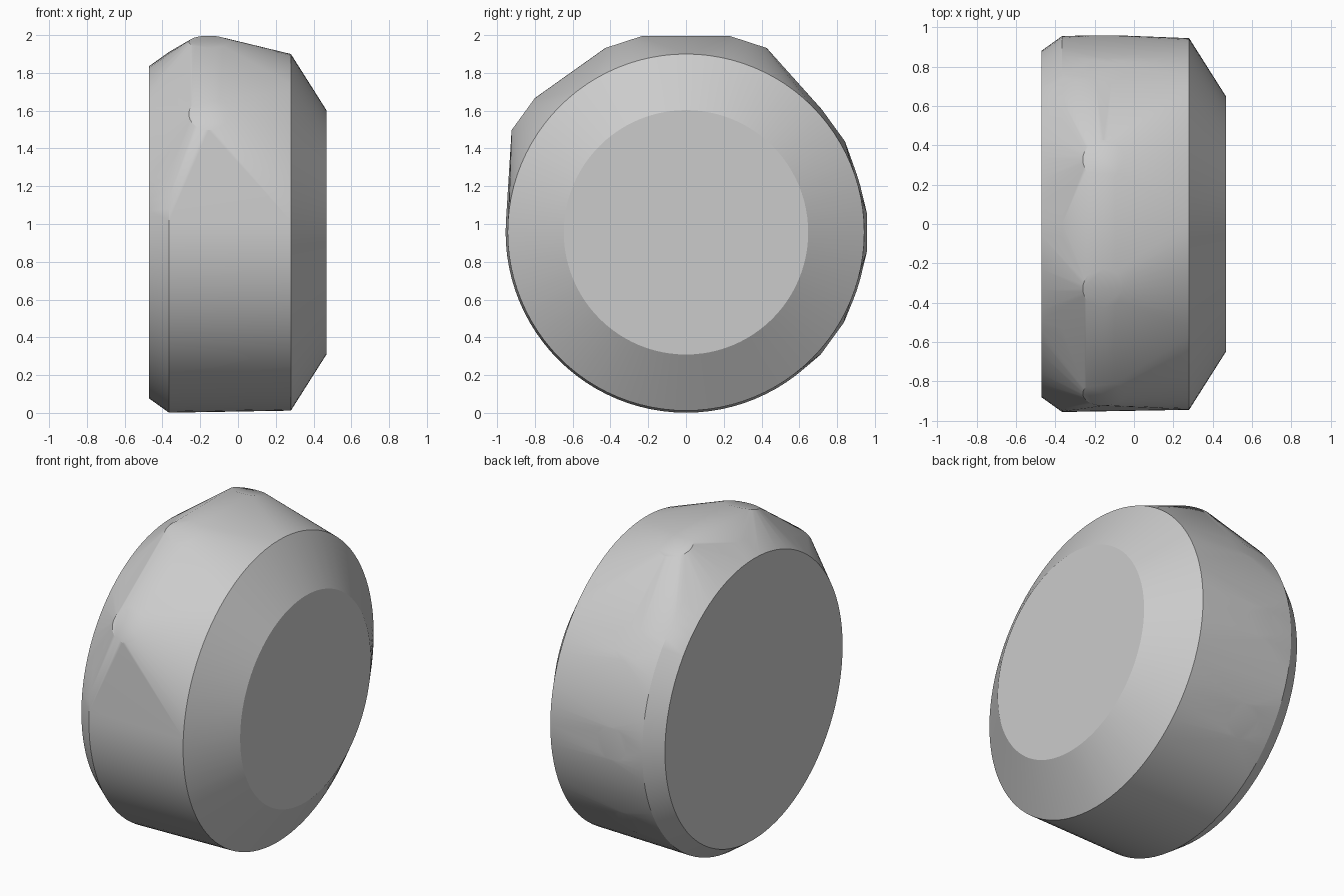
import bpy
import bmesh
from math import radians, sin, cos, tau
from mathutils import Matrix, Vector

cube = bpy.data.objects.get("Cube")
if cube:
    bpy.data.objects.remove(cube)

AXLE = Vector((0, 0, 0.956))
RIM = [(-0.47, 0.88), (-0.365, 0.955), (0.28, 0.944), (0.468, 0.647)]
STUD_X, STUD_R = -0.155, 0.105
# Angle from the top towards the back, and reach from the axle
STUDS = [(-54, 1.065), (-18, 1.06), (18, 1.06), (54, 0.964), (90, 0.957), (126, 0.957)]


def ring(bm, matrix, radius, sides):
    for i in range(sides):
        a = tau * i / sides
        bm.verts.new(matrix @ Vector((radius * cos(a), radius * sin(a), 0)))


bm = bmesh.new()

# Wheel rings along the axle
for x, radius in RIM:
    turn = Matrix.Rotation(radians(90), 4, 'Y')
    ring(bm, Matrix.Translation(AXLE + Vector((x, 0, 0))) @ turn, radius, 96)

# Round stud ends pointing outwards
for angle, reach in STUDS:
    turn = Matrix.Rotation(radians(-angle), 4, 'X')
    ring(bm, Matrix.Translation(AXLE) @ turn @ Matrix.Translation((STUD_X, 0, reach)), STUD_R, 32)

# Tight skin stretched over wheel and studs
hull = bmesh.ops.convex_hull(bm, input=bm.verts[:])
inside = {e for e in hull["geom_interior"] + hull["geom_unused"] if isinstance(e, bmesh.types.BMVert)}
bmesh.ops.delete(bm, geom=list(inside), context='VERTS')
bmesh.ops.dissolve_limit(bm, angle_limit=radians(0.1), verts=bm.verts[:], edges=bm.edges[:])
bmesh.ops.recalc_face_normals(bm, faces=bm.faces[:])

mesh = bpy.data.meshes.new("wheel_shell")
bm.to_mesh(mesh)
bm.free()
shell = bpy.data.objects.new("wheel_shell", mesh)
bpy.context.collection.objects.link(shell)

grey = bpy.data.materials.new("light_grey")
grey.use_nodes = True
colour = (0.6, 0.6, 0.6, 1)
grey.diffuse_color = colour
grey.node_tree.nodes["Principled BSDF"].inputs["Base Color"].default_value = colour
mesh.materials.append(grey)

bpy.ops.object.select_all(action='DESELECT')
shell.select_set(True)
bpy.context.view_layer.objects.active = shell
bpy.ops.object.shade_smooth_by_angle(angle=radians(30))
